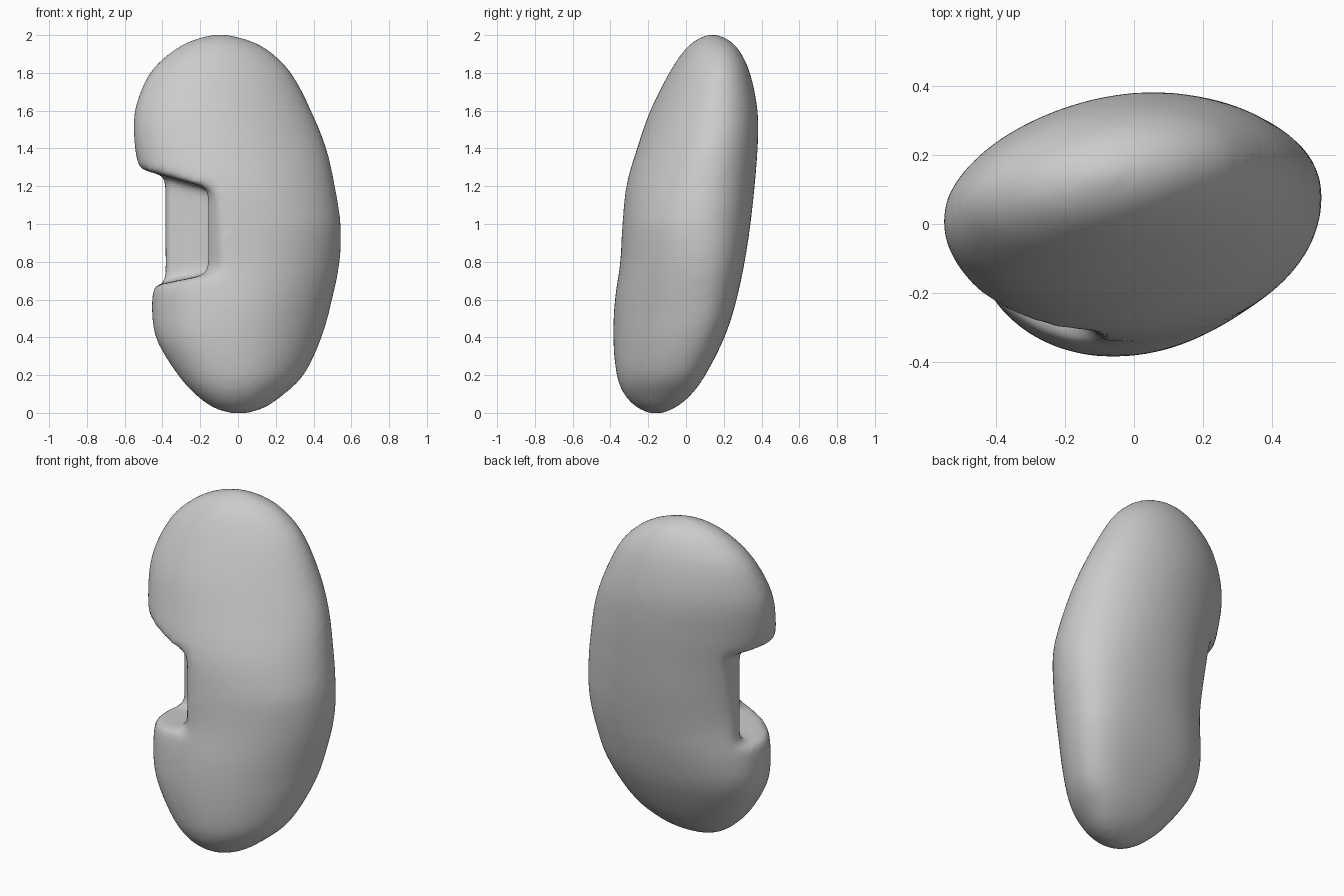
import bpy, bmesh
from math import cos, sin, pi, copysign

if "Cube" in bpy.data.objects:
    bpy.data.objects.remove(bpy.data.objects["Cube"])

SEG, SUB = 48, 4

# Body levels: z, x min, x max, y min, y max
LEVELS = [
    (-0.007, 0.00, 0.00, -0.16, -0.16),
    (0.02, -0.12, 0.13, -0.25, -0.07),
    (0.09, -0.22, 0.235, -0.325, 0.02),
    (0.20, -0.32, 0.35, -0.37, 0.10),
    (0.40, -0.438, 0.445, -0.388, 0.20),
    (0.60, -0.458, 0.50, -0.379, 0.265),
    (0.80, -0.435, 0.54, -0.35, 0.31),
    (1.00, -0.46, 0.545, -0.338, 0.342),
    (1.20, -0.505, 0.515, -0.318, 0.364),
    (1.40, -0.548, 0.47, -0.26, 0.38),
    (1.60, -0.55, 0.39, -0.19, 0.38),
    (1.80, -0.47, 0.285, -0.09, 0.34),
    (1.92, -0.345, 0.165, -0.01, 0.283),
    (1.98, -0.23, 0.045, 0.06, 0.22),
    (2.007, -0.10, -0.10, 0.14, 0.14),
]


def power(v, e):
    return copysign(abs(v) ** e, v)


def blend(z, z0, z1, a, b):
    return a + (b - a) * min(1, max(0, (z - z0) / (z1 - z0)))


def swapped(r):
    return (r[0], r[2], r[1], r[4], r[3])


def smooth_levels():
    """Catmull-Rom interpolation of the level table."""
    p = [swapped(LEVELS[1])] + LEVELS + [swapped(LEVELS[-2])]
    out = []
    for i in range(1, len(p) - 2):
        for k in range(SUB):
            t = k / SUB
            out.append([0.5 * (2 * b + (c - a) * t + (2 * a - 5 * b + 4 * c - d) * t ** 2
                               + (3 * b - a - 3 * c + d) * t ** 3)
                        for a, b, c, d in zip(*p[i - 1:i + 3])])
    return out[1:]


def finish(bm, name):
    bmesh.ops.recalc_face_normals(bm, faces=bm.faces)
    me = bpy.data.meshes.new(name)
    bm.to_mesh(me)
    bm.free()
    ob = bpy.data.objects.new(name, me)
    bpy.context.collection.objects.link(ob)
    return ob


# Bean-shaped organ body: slanted ovals, bowed backward in the lower lobe
bm = bmesh.new()
rings = []
for z, x0, x1, y0, y1 in smooth_levels():
    ring = []
    e = blend(z, 1.0, 1.4, 0.95, 1.04)
    bow = blend(z, 0.5, 1.0, 0.22, 0.0)
    skew = blend(z, 1.0, 1.5, 0.2, 0.26)
    for i in range(SEG):
        t = 2 * pi * i / SEG
        x = (x0 + x1) / 2 + (x1 - x0) / 2 * power(cos(t), e)
        y = (y0 + y1) / 2 + (y1 - y0) / 2 * (power(sin(t + skew), e) + bow * cos(t) ** 2)
        ring.append(bm.verts.new((x, y, z)))
    rings.append(ring)
for a, b in zip(rings, rings[1:]):
    for i in range(SEG):
        j = (i + 1) % SEG
        bm.faces.new((a[i], a[j], b[j], b[i]))
for ring, r in ((rings[0], LEVELS[0]), (rings[-1], LEVELS[-1])):
    pole = bm.verts.new((r[1], r[3], r[0]))
    for i in range(SEG):
        bm.faces.new((ring[i], ring[(i + 1) % SEG], pole))
body = finish(bm, "kidney_body")

# Cutter for the notch: a back lip, a deep groove and a chamfered front lip
outline = [(-0.38, 0.5), (-0.385, 0.02), (-0.15, -0.03), (-0.09, -0.11),
           (-0.11, -0.18), (-0.17, -0.24), (-0.05, -0.40), (-0.05, -0.6),
           (-0.9, -0.6), (-0.9, 0.5)]
bm = bmesh.new()
low = [bm.verts.new((x, y, 0.765 + 0.20 * x)) for x, y in outline]
high = [bm.verts.new((x, y, 1.145 - 0.28 * x)) for x, y in outline]
bm.faces.new(low)
bm.faces.new(high)
for i in range(len(outline)):
    j = (i + 1) % len(outline)
    bm.faces.new((low[i], low[j], high[j], high[i]))
cutter = finish(bm, "notch_cutter")
cutter.hide_render = True
cutter.display_type = 'WIRE'

# Carve the notch, then fuse and soften everything
cut = body.modifiers.new("notch", 'BOOLEAN')
cut.operation = 'DIFFERENCE'
cut.solver = 'EXACT'
cut.object = cutter
rm = body.modifiers.new("fuse", 'REMESH')
rm.mode = 'VOXEL'
rm.voxel_size = 0.02
rm.use_smooth_shade = True
sm = body.modifiers.new("soften", 'SMOOTH')
sm.factor = 0.5
sm.iterations = 22
